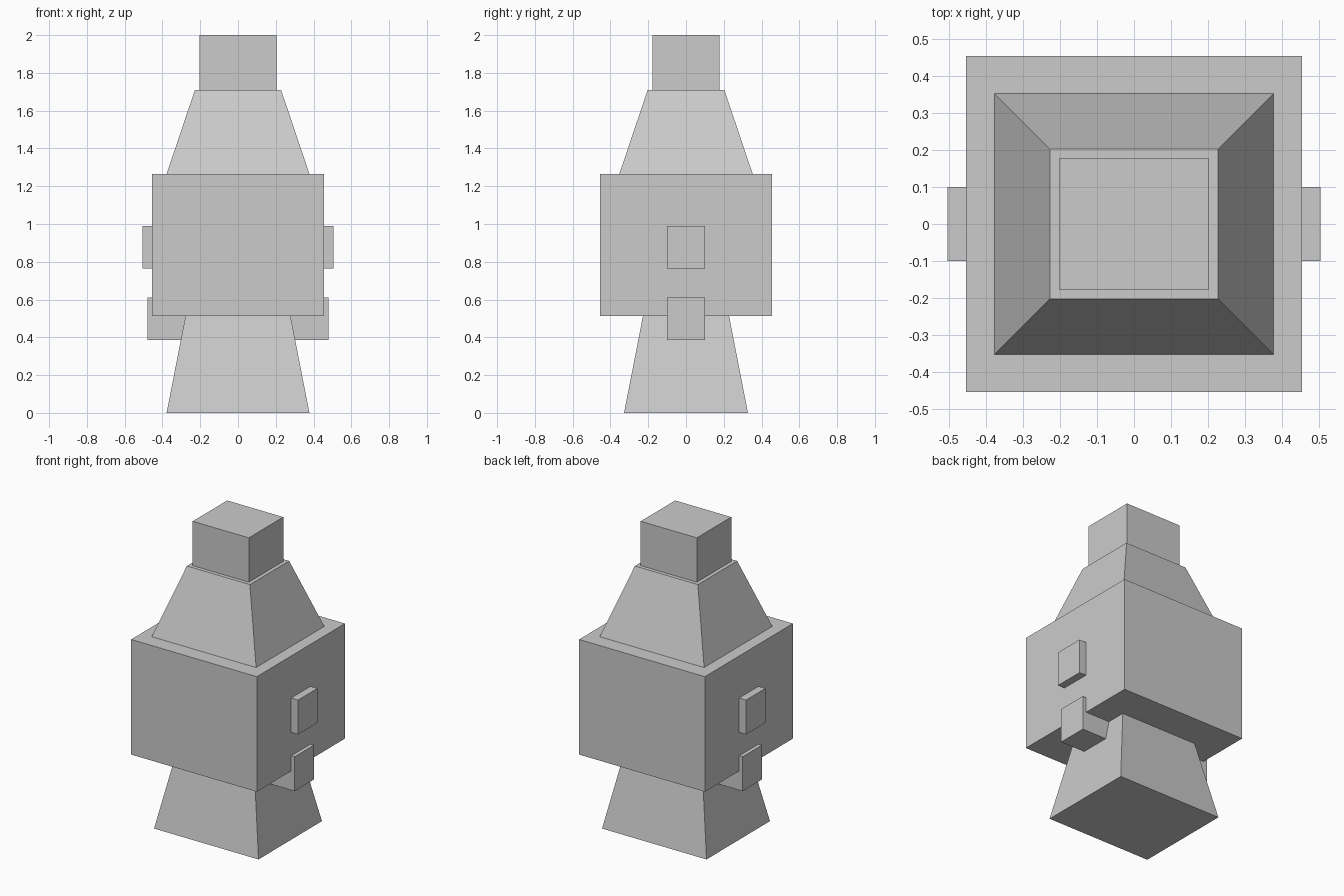
import bpy
import bmesh

if "Cube" in bpy.data.objects:
    bpy.data.objects.remove(bpy.data.objects["Cube"])


def frustum(name, z0, z1, bottom, top=None, x=0.0):
    """Rectangular block given half sizes (x, y) at its bottom and top."""
    top = top or bottom
    bm = bmesh.new()
    bmesh.ops.create_cube(bm, size=2)
    for v in bm.verts:
        hx, hy = top if v.co.z > 0 else bottom
        v.co = (x + v.co.x * hx, v.co.y * hy, z1 if v.co.z > 0 else z0)
    mesh = bpy.data.meshes.new(name)
    bm.to_mesh(mesh)
    bm.free()
    obj = bpy.data.objects.new(name, mesh)
    bpy.context.collection.objects.link(obj)
    return obj


# Central stack, from the ground up
frustum("base", 0.0, 0.512, (0.378, 0.328), (0.278, 0.228))
frustum("body", 0.512, 1.265, (0.455, 0.455))
frustum("shoulder", 1.265, 1.71, (0.378, 0.353), (0.228, 0.203))
frustum("cap", 1.71, 2.0, (0.203, 0.178))

# Matching pegs and brackets on the left and right
for side, label in ((-1, "left"), (1, "right")):
    frustum(label + "_peg", 0.765, 0.99, (0.0375, 0.1), x=side * 0.4675)
    frustum(label + "_bracket", 0.387, 0.612, (0.1125, 0.1), x=side * 0.3675)
